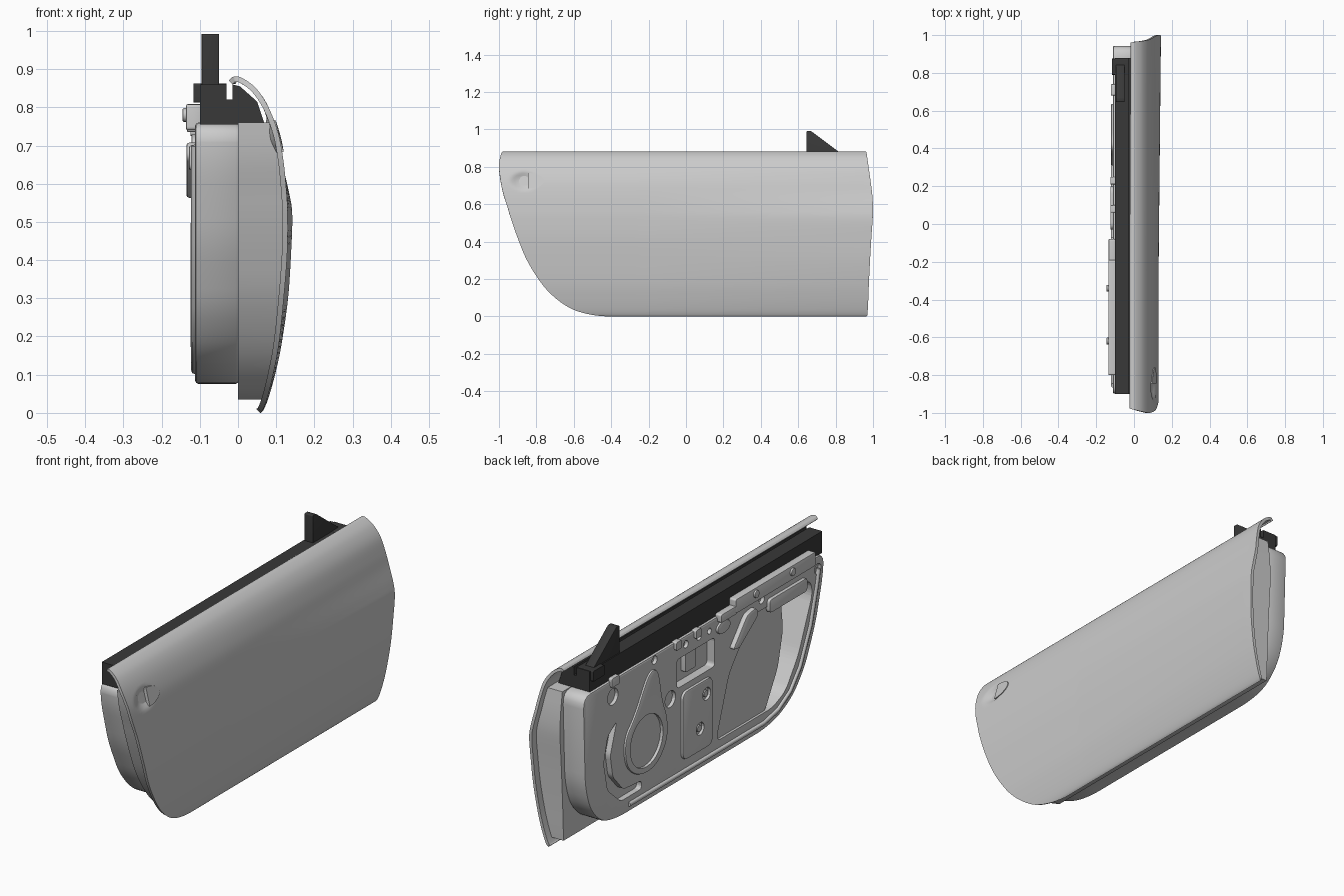
import bpy, bmesh, math
from mathutils import Vector

if "Cube" in bpy.data.objects:
    bpy.data.objects.remove(bpy.data.objects["Cube"])


def material(name, value):
    m = bpy.data.materials.new(name)
    m.use_nodes = True
    col = (value, value, value, 1)
    m.diffuse_color = col
    m.node_tree.nodes["Principled BSDF"].inputs["Base Color"].default_value = col
    return m


GREY = material("light grey", 0.6)
DARK = material("dark rubber", 0.04)


def make(name, bm, mat):
    me = bpy.data.meshes.new(name)
    bm.to_mesh(me)
    bm.free()
    ob = bpy.data.objects.new(name, me)
    bpy.context.collection.objects.link(ob)
    me.materials.append(mat)
    return ob


def finish(ob):
    # bake the modifiers, then smooth with sharp edges kept
    dg = bpy.context.evaluated_depsgraph_get()
    ob.data = bpy.data.meshes.new_from_object(ob.evaluated_get(dg))
    ob.modifiers.clear()
    bpy.ops.object.select_all(action='DESELECT')
    ob.select_set(True)
    bpy.context.view_layer.objects.active = ob
    bpy.ops.object.shade_smooth_by_angle(angle=math.radians(35))
    return ob


def rounded(pts, r, n=6):
    # fillet every corner of a polygon
    out = []
    for i, p in enumerate(pts):
        p, a, b = Vector(p), Vector(pts[i - 1]), Vector(pts[(i + 1) % len(pts)])
        s = p + (a - p).normalized() * min(r, (a - p).length * 0.48)
        e = p + (b - p).normalized() * min(r, (b - p).length * 0.48)
        for k in range(n + 1):
            t = k / n
            out.append(s * (1 - t) ** 2 + p * 2 * t * (1 - t) + e * t * t)
    return out


def ellipse(y, z, ry, rz, n=32):
    return [(y + ry * math.cos(math.tau * k / n), z + rz * math.sin(math.tau * k / n)) for k in range(n)]


def rect(y0, y1, z0, z1, r=0.02):
    return rounded([(y0, z0), (y1, z0), (y1, z1), (y0, z1)], r)


def prism(name, pts, lo, hi, mat=GREY, axis='X', bevel=0.0, done=True):
    bm = bmesh.new()
    place = (lambda p: (lo, p[0], p[1])) if axis == 'X' else (lambda p: (p[0], lo, p[1]))
    face = bm.faces.new([bm.verts.new(place(p)) for p in pts])
    ext = bmesh.ops.extrude_face_region(bm, geom=[face])["geom"]
    shift = Vector((hi - lo, 0, 0) if axis == 'X' else (0, hi - lo, 0))
    bmesh.ops.translate(bm, vec=shift, verts=[g for g in ext if isinstance(g, bmesh.types.BMVert)])
    bmesh.ops.recalc_face_normals(bm, faces=bm.faces)
    ob = make(name, bm, mat)
    if bevel:
        b = ob.modifiers.new("bevel", 'BEVEL')
        b.width, b.segments, b.limit_method = bevel, 2, 'ANGLE'
        b.angle_limit = math.radians(50)
    return finish(ob) if done else ob


def cut(target, pts, depth, start=-0.2):
    c = prism("cutter", pts, start, depth, done=False)
    c.hide_render = True
    m = target.modifiers.new("cut", 'BOOLEAN')
    m.object, m.solver = c, 'EXACT'
    finish(target)
    bpy.data.objects.remove(c)


# Outer skin rows: height, rear-edge y, front-edge y, x at each end
ROWS = [(0, -.42, .965, .058, .06), (.01, -.51, .97, .066, .068), (.04, -.61, .972, .077, .08),
        (.1, -.7, .975, .092, .097), (.18, -.775, .978, .107, .114), (.3, -.85, .984, .12, .131),
        (.42, -.9, .991, .129, .139), (.52, -.935, .998, .13, .142), (.58, -.953, 1, .127, .133),
        (.66, -.978, .995, .119, .114), (.73, -.992, .986, .106, .1), (.8, -1, .976, .08, .08),
        (.85, -.994, .969, .047, .047), (.877, -.985, .965, .01, .01), (.88, -.98, .962, -.012, -.008),
        (.87, -.975, .96, -.024, -.018)]


def smooth_rows(rows, n=6):
    out = []
    for i in range(len(rows) - 1):
        a, b, c, d = rows[max(i - 1, 0)], rows[i], rows[i + 1], rows[min(i + 2, len(rows) - 1)]
        for k in range(n):
            t = k / n
            out.append([q + .5 * t * (r - p + t * (2 * p - 5 * q + 4 * r - s + t * (3 * (q - r) + s - p)))
                        for p, q, r, s in zip(a, b, c, d)])
    return out + [list(rows[-1])]


FINE = smooth_rows(ROWS)


def row_at(z):
    for a, b in zip(FINE, FINE[1:]):
        if a[0] <= z <= b[0] and b[0] > a[0]:
            t = (z - a[0]) / (b[0] - a[0])
            return [p + (q - p) * t for p, q in zip(a, b)]
    return FINE[0]


def row_x(row, y):
    w = min(max((y + .25) / 1.2, 0), 1)
    return row[3] + (row[4] - row[3]) * w


def dimple(y, z):
    d = ((y + .865) / .075) ** 2 + ((z - .725) / .05) ** 2
    return 0.022 * max(0, 1 - d) ** 1.2


bm = bmesh.new()
COLS = 130
grid = []
for r in FINE:
    line = []
    for j in range(COLS + 1):
        y = r[1] + (r[2] - r[1]) * j / COLS
        line.append(bm.verts.new((row_x(r, y) - dimple(y, r[0]), y, max(r[0], 0))))
    grid.append(line)
for lo, hi in zip(grid, grid[1:]):
    for j in range(COLS):
        bm.faces.new((lo[j], lo[j + 1], hi[j + 1], hi[j]))
skin = make("outer_skin", bm, GREY)
sol = skin.modifiers.new("thickness", 'SOLIDIFY')
sol.thickness, sol.offset = 0.014, -1
finish(skin)

# Flap handle over the dimple
bm = bmesh.new()
arc = [(-.845 + .085 * math.cos(a), .725 + .042 * math.sin(a))
       for a in [math.pi * (k / 20 - .5) for k in range(21)]]
rings = [[bm.verts.new((row_x(row_at(z), y) + off, y, z)) for y, z in arc] for off in (-.012, .004)]
bm.faces.new(rings[0])
bm.faces.new(rings[1])
for k in range(len(arc)):
    bm.faces.new((rings[0][k - 1], rings[0][k], rings[1][k], rings[1][k - 1]))
bmesh.ops.recalc_face_normals(bm, faces=bm.faces)
finish(make("pull_handle", bm, GREY))

# Shell core that fills the skin up to the inner panel
bm = bmesh.new()
layers = []
for k in range(25):
    z = .035 + (.76 - .035) * k / 24
    r = row_at(z)
    y0, y1 = r[1] + .07, r[2] - .035
    ys = [y0 + (y1 - y0) * j / 12 for j in range(13)]
    pts = [(0, y0)] + [(row_x(r, y) - .012 - dimple(y, z), y) for y in ys] + [(0, y1)]
    layers.append([bm.verts.new((x, y, z)) for x, y in pts])
for lo, hi in zip(layers, layers[1:]):
    for j in range(len(lo)):
        bm.faces.new((lo[j - 1], lo[j], hi[j], hi[j - 1]))
bm.faces.new(layers[0])
bm.faces.new(layers[-1])
bmesh.ops.recalc_face_normals(bm, faces=bm.faces)
core = make("shell_core", bm, GREY)

# Inner panel with its pockets and openings
OUTLINE = [(-.9, .76), (-.895, .66), (-.84, .45), (-.76, .27), (-.67, .16), (-.56, .1), (-.44, .076),
           (.68, .076), (.8, .1), (.89, .19), (.93, .32), (.945, .76)]
panel = prism("inner_panel", rounded(OUTLINE, .06, 4), -.112, .002, bevel=.008)
window = rounded([(-.07, .16), (-.17, .45), (-.35, .665), (-.6, .665), (-.79, .67), (-.81, .6),
                  (-.7, .34), (-.6, .2), (-.5, .16)], .04)
cut(panel, window, .1)
cut(core, window, .05)
cut(panel, rect(-.06, .23, .53, .67), -.07)
cut(panel, rounded([(.69, .55), (.76, .5), (.79, .38), (.76, .24), (.66, .15), (.5, .15), (.5, .19),
                    (.64, .2), (.72, .29), (.74, .4)], .02), -.085)
for y, z, r in ((.72, .68, .04), (.28, .5, .04), (.4, .735, .02), (.16, .72, .018), (.06, .72, .018),
                (-.02, .715, .014), (-.85, .7, .025), (-.42, .715, .02)):
    cut(panel, ellipse(y, z, r, r, 20), -.095)

# Regulator plate inside the opening
prism("regulator_plate", rounded([(-.07, .155), (-.17, .45), (-.35, .67), (-.58, .67), (-.6, .5),
                                  (-.56, .33), (-.46, .155)], .03), -.1, -.092)

# Teardrop speaker mount
speaker = prism("speaker_mount", rounded([(.38, .69), (.45, .7), (.56, .52), (.64, .44), (.63, .3), (.53, .22),
                                          (.4, .22), (.31, .31), (.31, .43), (.35, .52)], .07),
                -.122, -.105, bevel=.008)
cut(speaker, ellipse(.475, .375, .125, .125), -.108)
cut(panel, ellipse(.475, .375, .125, .125), -.095)

# Door pull plate with two bosses
pull = prism("pull_plate", rect(-.03, .2, .17, .5, .04), -.125, -.105, bevel=.006)
for y, z in ((.07, .28), (.02, .43)):
    cut(pull, ellipse(y, z, .03, .03, 20), -.112)
    prism("pull_boss", ellipse(y, z, .016, .016, 16), -.122, -.1)
prism("recess_divider", rect(.06, .14, .57, .67, .01), -.095, -.065)

# Raised fittings on the panel
prism("inside_handle", rounded([(-.17, .57), (-.22, .56), (-.37, .67), (-.35, .71), (-.28, .7)], .02),
      -.135, -.105, bevel=.01)
prism("lock_knob", ellipse(-.12, .7, .05, .03), -.122, -.105, bevel=.004)
prism("latch_bracket", rect(-.75, -.46, .635, .7, .02), -.128, -.105, bevel=.005)
prism("upper_rail", rect(-.8, -.19, .74, .808, .01), -.136, -.092, bevel=.004)
prism("rail_strip", rect(-.2, -.08, .735, .775, .01), -.134, -.1, bevel=.004)
prism("front_clip", rect(.68, .74, .73, .775, .01), -.122, -.1, bevel=.004)
for y in (-.62, -.34):
    prism("rail_boss", ellipse(y, .78, .018, .018, 16), -.145, -.13, bevel=.003)
for y in (.08, .23):
    prism("panel_clip", rect(y - .02, y + .02, .725, .765, .008), -.125, -.1)

# Seal strip running along the lower and rear edges
path = [(-.855, .7), (-.84, .63), (-.79, .45), (-.71, .28), (-.635, .19), (-.54, .135), (-.43, .112), (.6, .112)]
cu = bpy.data.curves.new("seal_strip", 'CURVE')
cu.dimensions, cu.bevel_depth, cu.bevel_resolution, cu.use_fill_caps = '3D', .011, 2, True
sp = cu.splines.new('POLY')
sp.points.add(len(path) - 1)
for p, (y, z) in zip(sp.points, path):
    p.co = (-.112, y, z, 1)
cu.materials.append(GREY)
bpy.context.collection.objects.link(bpy.data.objects.new("seal_strip", cu))

# Dark window channel, end block and mirror mount
prism("window_channel", [(-.1, .755), (-.1, .86), (-.03, .86), (-.03, .82), (-.015, .82), (-.015, .86),
                         (.005, .855), (.05, .815), (.07, .755)], -.9, .88, DARK, 'Y')
prism("channel_end_block", rect(.79, .875, .812, .862, .005), -.116, -.03, DARK)
prism("mirror_mount", rounded([(.645, .84), (.645, .992), (.668, .992), (.87, .84)], .006),
      -.095, -.05, DARK, bevel=.003)
